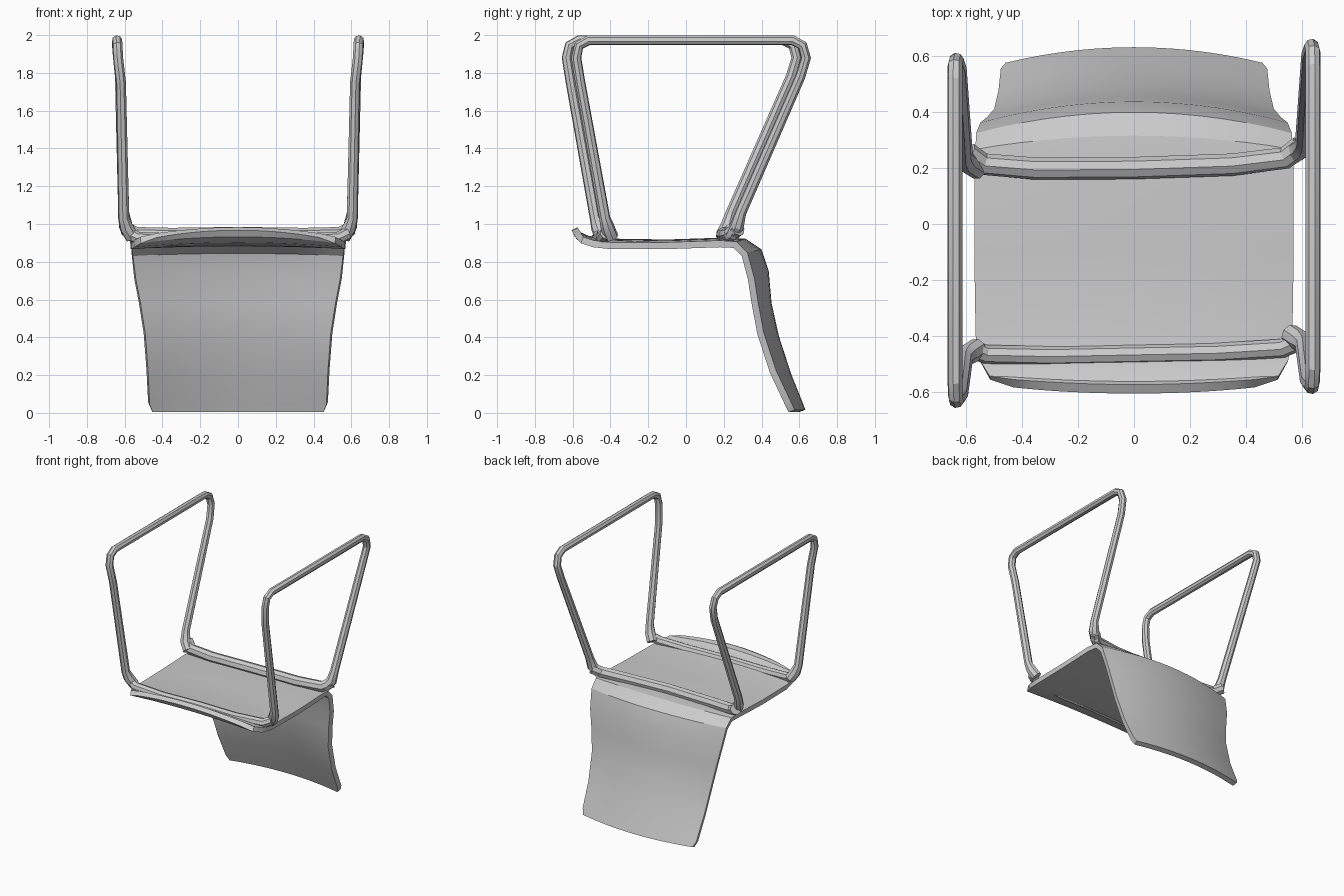
import bpy, bmesh

if "Cube" in bpy.data.objects:
    bpy.data.objects.remove(bpy.data.objects["Cube"])


def tube(name, pts, radius, radii=None):
    cu = bpy.data.curves.new(name, 'CURVE')
    cu.dimensions = '3D'
    cu.bevel_depth = radius
    cu.bevel_resolution = 2
    cu.use_fill_caps = True
    sp = cu.splines.new('POLY')
    sp.points.add(len(pts) - 1)
    for i, (p, co) in enumerate(zip(sp.points, pts)):
        p.co = (*co, 1)
        p.radius = radii[i] if radii else 1
    ob = bpy.data.objects.new(name, cu)
    bpy.context.collection.objects.link(ob)
    finish(ob)
    return ob


def finish(ob):
    bpy.ops.object.select_all(action='DESELECT')
    ob.select_set(True)
    bpy.context.view_layer.objects.active = ob
    bpy.ops.object.convert(target='MESH')
    bpy.ops.object.shade_smooth_by_angle(angle=0.5)


# Seat and backrest: one bent shell; each row is half width, side (y, z), centre (y, z)
rows = [
    (0.43, -0.57, 0.94, -0.59, 0.975),
    (0.515, -0.55, 0.915, -0.575, 0.945),
    (0.55, -0.49, 0.895, -0.52, 0.92),
    (0.565, -0.40, 0.885, -0.42, 0.905),
    (0.57, -0.10, 0.885, -0.10, 0.90),
    (0.57, 0.18, 0.895, 0.20, 0.91),
    (0.565, 0.26, 0.89, 0.31, 0.905),
    (0.56, 0.31, 0.84, 0.385, 0.855),
    (0.545, 0.345, 0.71, 0.42, 0.75),
    (0.52, 0.365, 0.58, 0.435, 0.58),
    (0.495, 0.395, 0.42, 0.475, 0.40),
    (0.48, 0.46, 0.22, 0.54, 0.20),
    (0.472, 0.54, 0.05, 0.60, 0.05),
    (0.455, 0.56, 0.01, 0.615, 0.01),
]
N = 14
bm = bmesh.new()
grid = []
for w, ey, ez, cy, cz in rows:
    line = []
    for i in range(N + 1):
        u = 2 * i / N - 1
        t = u * u
        line.append(bm.verts.new((w * u, cy + (ey - cy) * t, cz + (ez - cz) * t)))
    grid.append(line)
for a, b in zip(grid, grid[1:]):
    for i in range(N):
        bm.faces.new((a[i], a[i + 1], b[i + 1], b[i]))
bmesh.ops.recalc_face_normals(bm, faces=bm.faces)
me = bpy.data.meshes.new("seat_and_backrest")
bm.to_mesh(me)
bm.free()
shell = bpy.data.objects.new("seat_and_backrest", me)
bpy.context.collection.objects.link(shell)
sol = shell.modifiers.new("thickness", 'SOLIDIFY')
sol.thickness = 0.036
sol.offset = 0
finish(shell)

# Leg loops, one each side, slightly staggered front to back
leg = [
    (0.56, -0.42, 0.93), (0.59, -0.44, 0.98), (0.605, -0.455, 1.03),
    (0.62, -0.585, 1.75), (0.635, -0.606, 1.88), (0.638, -0.592, 1.945),
    (0.64, -0.54, 1.973), (0.64, 0.54, 1.973), (0.64, 0.592, 1.945),
    (0.635, 0.61, 1.88), (0.625, 0.58, 1.78), (0.605, 0.265, 1.06),
    (0.595, 0.245, 0.99), (0.555, 0.22, 0.94),
]
thick = [1.4, 1.4, 1.1] + [1] * 8 + [1.1, 1.4, 1.4]
for s, side in ((1, "right"), (-1, "left")):
    tube(side + "_leg_loop", [(s * x, y + s * 0.025, z) for x, y, z in leg], 0.027, thick)


# Ribs under the seat joining the legs
def rib(name, half, radius):
    pts = [(-x, y - 0.02 * x, z) for x, y, z in half]
    pts += [(x, y + 0.02 * x, z) for x, y, z in reversed(half[:-1])]
    tube(name, pts, radius)


rib("rear_rib", [(0.595, 0.265, 0.975), (0.54, 0.225, 0.945), (0.35, 0.205, 0.94), (0, 0.20, 0.945)], 0.04)
rib("front_rib", [(0.58, -0.435, 0.95), (0.53, -0.455, 0.925), (0.3, -0.465, 0.915), (0, -0.465, 0.92)], 0.034)
